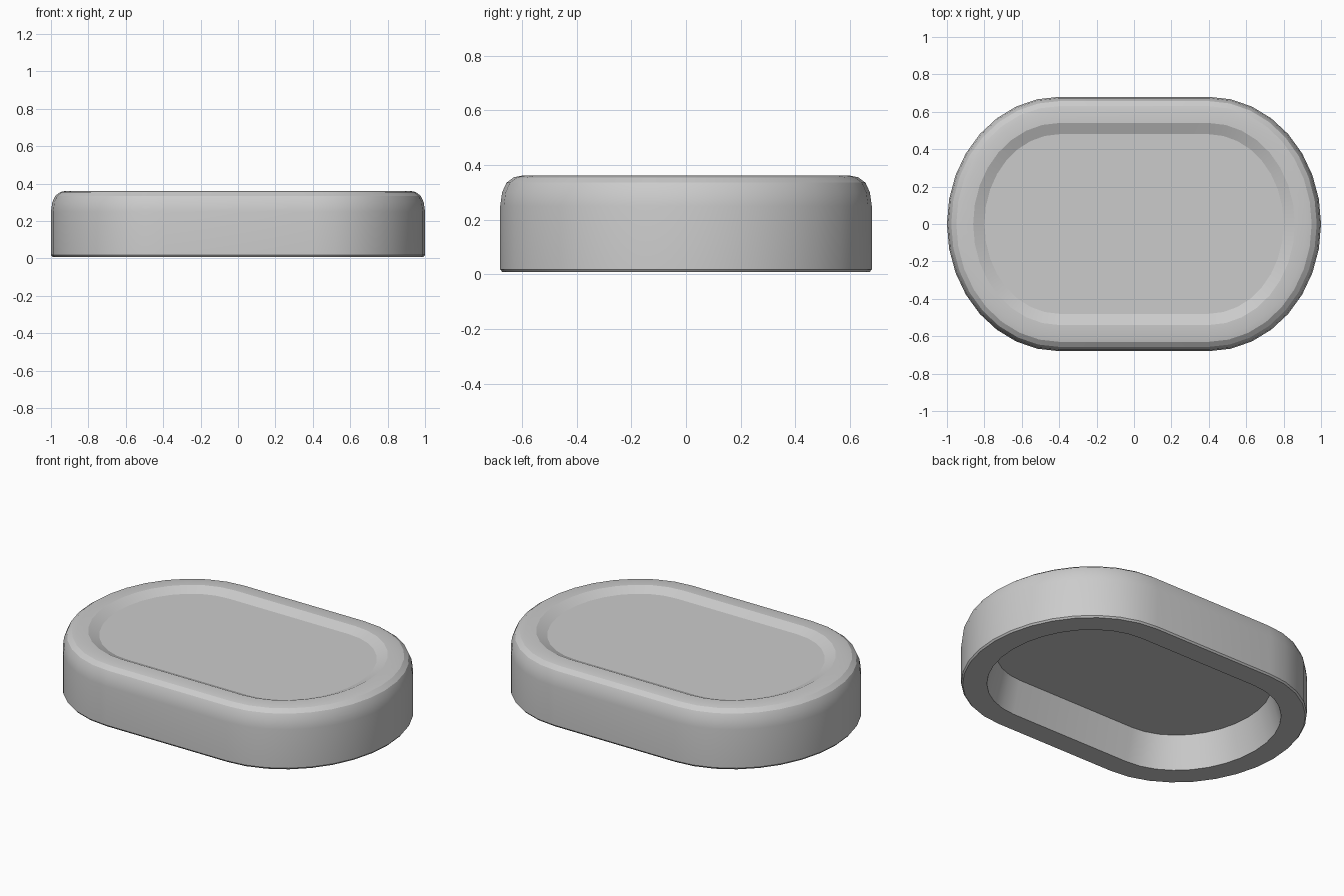
import bpy
import bmesh
import math

if "Cube" in bpy.data.objects:
    bpy.data.objects.remove(bpy.data.objects["Cube"])

HALF_FLAT = 0.4      # half length of the straight long sides
END_X, END_Y = 0.6, 0.68
STEPS = 16           # segments per rounded end


def outline(inset):
    """Oval outline with straight long sides and elliptical ends."""
    pts = []
    for side in (1, -1):
        for i in range(STEPS + 1):
            a = -math.pi / 2 + math.pi * i / STEPS
            pts.append((side * (HALF_FLAT + (END_X - inset) * math.cos(a)),
                        side * (END_Y - inset) * math.sin(a)))
    return pts


def loft(name, profile):
    """Skin a list of (inset, z) rings and cap both ends."""
    bm = bmesh.new()
    rings = [[bm.verts.new((x, y, z)) for x, y in outline(d)] for d, z in profile]
    n = len(rings[0])
    for a, b in zip(rings, rings[1:]):
        for i in range(n):
            j = (i + 1) % n
            bm.faces.new((a[i], a[j], b[j], b[i]))
    bm.faces.new(rings[0])
    bm.faces.new(rings[-1])
    bmesh.ops.recalc_face_normals(bm, faces=bm.faces)
    mesh = bpy.data.meshes.new(name)
    bm.to_mesh(mesh)
    bm.free()
    obj = bpy.data.objects.new(name, mesh)
    bpy.context.collection.objects.link(obj)
    bpy.context.view_layer.objects.active = obj
    obj.select_set(True)
    bpy.ops.object.shade_smooth_by_angle(angle=math.radians(18))
    obj.select_set(False)
    return obj


# Oval tray: underside cavity, rim, outer wall, rounded top lip, sunken top panel
profile = [
    (0.19, 0.20), (0.14, 0.008),                            # cavity ceiling and wall
    (0.008, 0.008), (0.00, 0.018), (0.00, 0.25),            # foot and outer wall
    (0.007, 0.30), (0.023, 0.335), (0.05, 0.355), (0.08, 0.361),  # rounded lip
    (0.14, 0.361), (0.20, 0.335),                           # slope to sunken panel
]
loft("oval_tray", profile)
